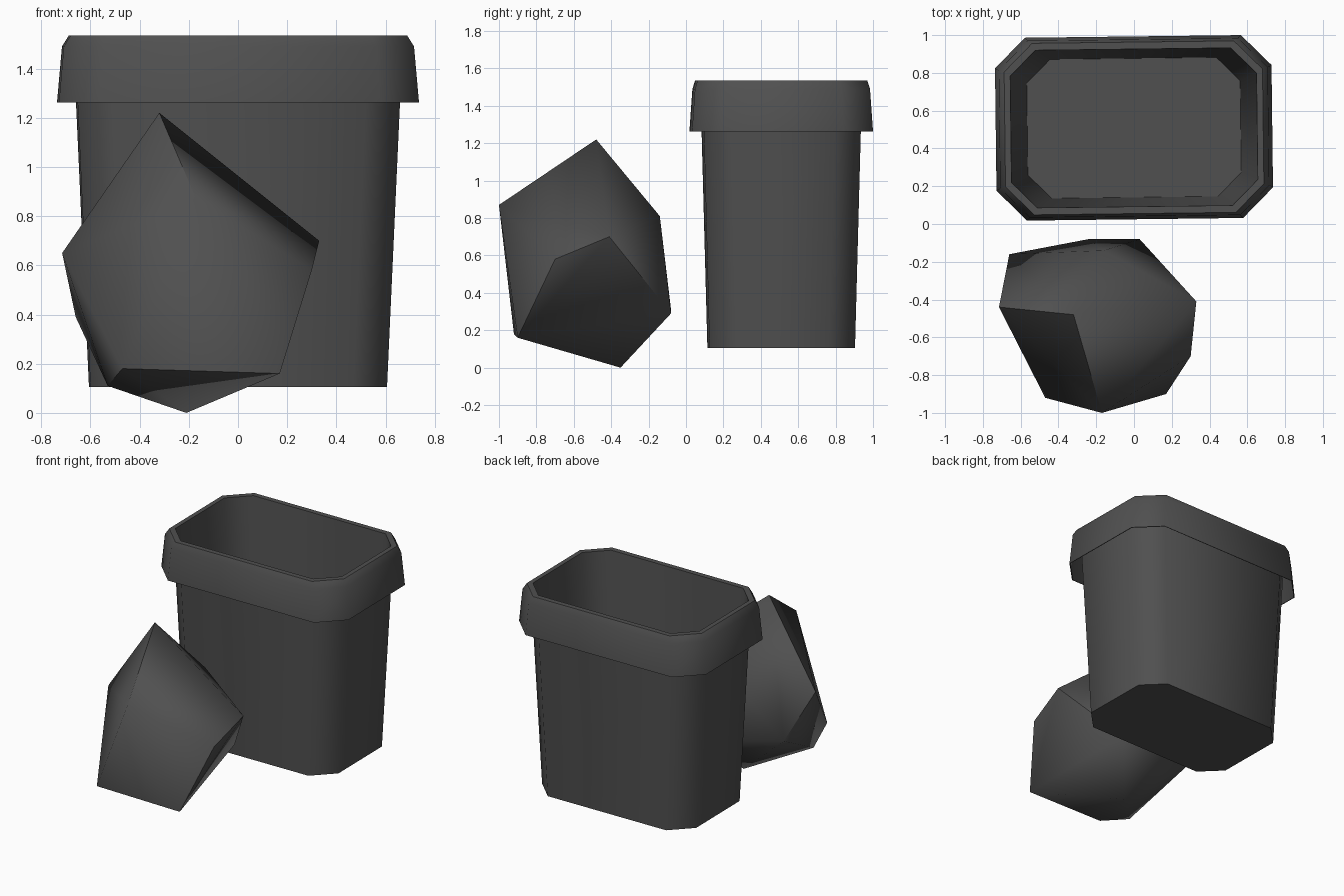
import bpy, bmesh, math
from mathutils import Vector

if "Cube" in bpy.data.objects:
    bpy.data.objects.remove(bpy.data.objects["Cube"])

grey = bpy.data.materials.new("dark_grey_plastic")
grey.diffuse_color = (0.08, 0.08, 0.08, 1)
grey.use_nodes = True
grey.node_tree.nodes["Principled BSDF"].inputs["Base Color"].default_value = grey.diffuse_color


def finish(bm, name, angle):
    bmesh.ops.recalc_face_normals(bm, faces=bm.faces[:])
    mesh = bpy.data.meshes.new(name)
    bm.to_mesh(mesh)
    bm.free()
    mesh.materials.append(grey)
    ob = bpy.data.objects.new(name, mesh)
    bpy.context.collection.objects.link(ob)
    bpy.ops.object.select_all(action='DESELECT')
    ob.select_set(True)
    bpy.context.view_layer.objects.active = ob
    bpy.ops.object.shade_smooth_by_angle(angle=math.radians(angle))
    return ob


def ring(bm, hx, hy, cut, z):
    # rectangle with cut corners
    pts = [(hx, -hy + cut), (hx, hy - cut), (hx - cut, hy), (-hx + cut, hy),
           (-hx, hy - cut), (-hx, -hy + cut), (-hx + cut, -hy), (hx - cut, -hy)]
    return [bm.verts.new((x, y, z)) for x, y in pts]


# Bin: outer wall, hollow overhanging rim, inner wall and floor
profile = [
    (0.603, 0.389, 0.14, 0.105),
    (0.665, 0.425, 0.14, 1.475),
    (0.700, 0.456, 0.15, 1.475),
    (0.727, 0.480, 0.16, 1.262),
    (0.732, 0.484, 0.16, 1.262),
    (0.712, 0.468, 0.155, 1.49),
    (0.684, 0.454, 0.15, 1.535),
    (0.652, 0.417, 0.135, 1.535),
    (0.565, 0.368, 0.125, 0.145),
]
bm = bmesh.new()
rings = [ring(bm, *p) for p in profile]
for a, b in zip(rings, rings[1:]):
    for i in range(8):
        j = (i + 1) % 8
        bm.faces.new((a[i], a[j], b[j], b[i]))
bm.faces.new(rings[0][::-1])
bm.faces.new(rings[-1])
rubbish_bin = finish(bm, "rubbish_bin", 50)
rubbish_bin.location = (0, 0.509, 0)
rubbish_bin.rotation_euler.z = math.radians(0.7)

# Bag: lumpy faceted sack leaning in front of the bin
corners = [
    (-0.32, -0.48, 1.22), (-0.21, -0.35, 0.0),                        # tip, base
    (-0.17, -1.0, 0.87), (0.33, -0.41, 0.70), (0.30, -0.70, 0.58),    # upper
    (-0.16, -0.14, 0.81), (-0.715, -0.44, 0.65),
    (-0.47, -0.92, 0.18), (0.17, -0.90, 0.16), (-0.53, -0.68, 0.11),  # lower
    (0.03, -0.08, 0.29), (-0.24, -0.08, 0.31), (-0.66, -0.16, 0.39),
]
bm = bmesh.new()
for c in corners:
    bm.verts.new(Vector(c))
bmesh.ops.convex_hull(bm, input=bm.verts[:])
finish(bm, "rubbish_bag", 60)
